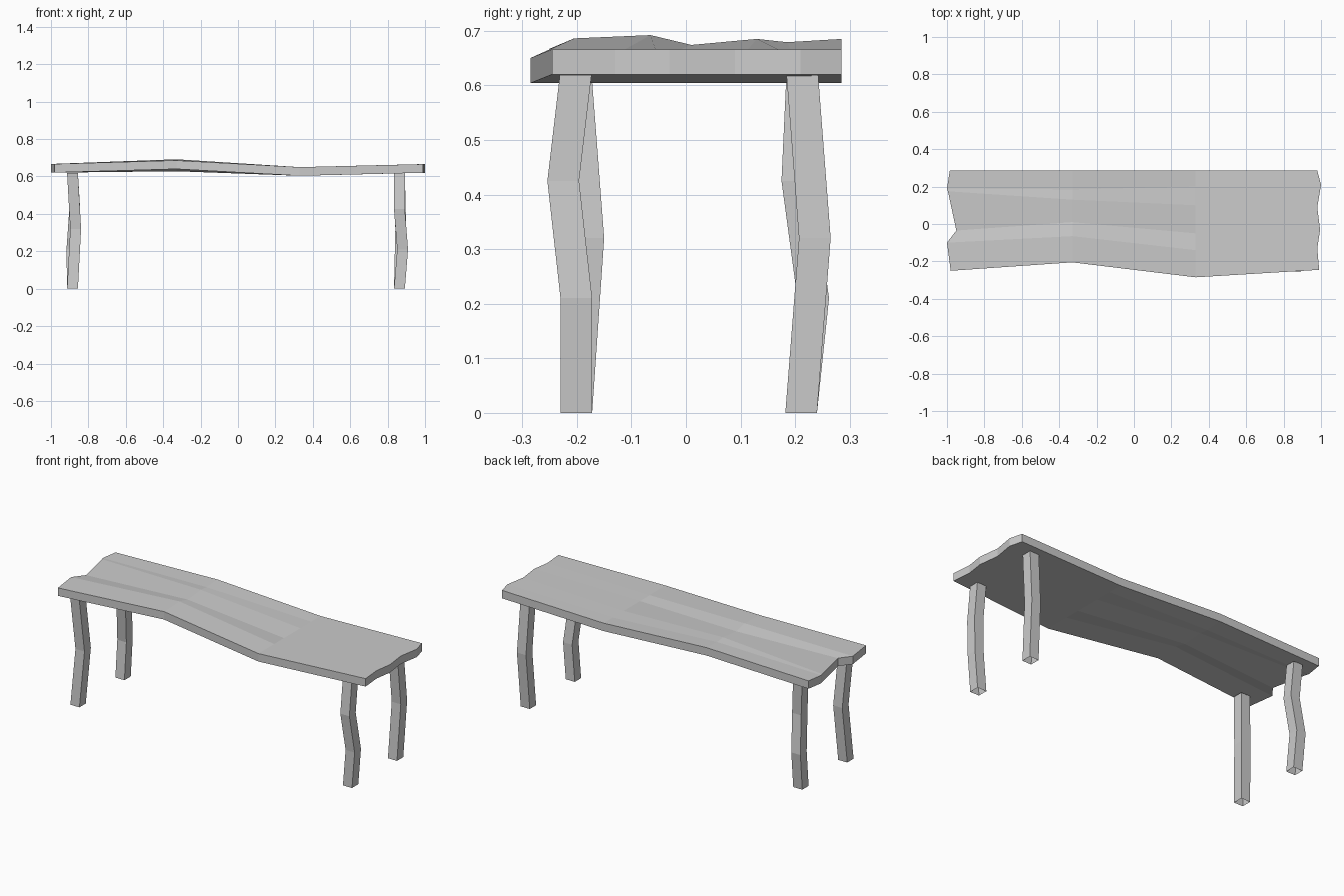
import bpy, bmesh

cube = bpy.data.objects.get("Cube")
if cube:
    bpy.data.objects.remove(cube)

GREY = (0.6, 0.6, 0.6, 1)
grey = bpy.data.materials.new("plain grey")
grey.use_nodes = True
grey.diffuse_color = GREY
grey.node_tree.nodes["Principled BSDF"].inputs["Base Color"].default_value = GREY


def finish(bm, name):
    bmesh.ops.recalc_face_normals(bm, faces=bm.faces)
    mesh = bpy.data.meshes.new(name)
    bm.to_mesh(mesh)
    bm.free()
    mesh.materials.append(grey)
    obj = bpy.data.objects.new(name, mesh)
    bpy.context.collection.objects.link(obj)


# Warped plank: four cross-sections along x, six points across each
THICK = 0.046
left_x = (-0.98, -1, -0.95, -0.995, -1, -0.985)
right_x = (0.99, 0.98, 0.995, 0.98, 1, 0.98)
rows = [
    (left_x, (-0.25, -0.1, -0.035, 0.175, 0.19, 0.285), [0.667] * 6),
    ([-0.33] * 6, (-0.205, -0.065, 0.01, 0.13, 0.185, 0.285),
     (0.686, 0.692, 0.674, 0.685, 0.679, 0.685)),
    ([0.33] * 6, (-0.285, -0.14, -0.05, 0.1, 0.2, 0.285), [0.65] * 6),
    (right_x, (-0.245, -0.13, -0.03, 0.09, 0.21, 0.285), [0.666] * 6),
]
bm = bmesh.new()
top = [[bm.verts.new(p) for p in zip(*row)] for row in rows]
low = [[bm.verts.new((v.co.x, v.co.y, v.co.z - THICK)) for v in row] for row in top]
for layer in (top, low):
    for a, b in zip(layer, layer[1:]):
        for j in range(len(a) - 1):
            bm.faces.new((a[j], b[j], b[j + 1], a[j + 1]))


# Rim joins the two layers
def rim(upper, lower):
    for j in range(len(upper) - 1):
        bm.faces.new((upper[j], upper[j + 1], lower[j + 1], lower[j]))


for k in (0, -1):
    rim(top[k], low[k])
    rim([r[k] for r in top], [r[k] for r in low])
finish(bm, "table_top")


# Crooked square legs, open at the ends
def leg(name, path, half=0.029):
    bm = bmesh.new()
    rings = [[bm.verts.new((x + sx * half, y + sy * half, z))
              for sx, sy in ((-1, -1), (1, -1), (1, 1), (-1, 1))] for x, y, z in path]
    for a, b in zip(rings, rings[1:]):
        for j in range(4):
            k = (j + 1) % 4
            bm.faces.new((a[j], a[k], b[k], b[j]))
    finish(bm, name)


leg("front_left_leg", [(0.863, -0.201, 0), (0.88, -0.201, 0.21),
                       (0.863, -0.225, 0.425), (0.863, -0.202, 0.62)])
leg("back_left_leg", [(0.863, 0.211, 0), (0.87, 0.236, 0.32), (0.863, 0.213, 0.62)])
leg("front_right_leg", [(-0.885, -0.201, 0), (-0.868, -0.179, 0.32), (-0.885, -0.202, 0.62)])
leg("back_right_leg", [(-0.885, 0.211, 0), (-0.888, 0.233, 0.21),
                       (-0.873, 0.204, 0.425), (-0.885, 0.213, 0.62)])
